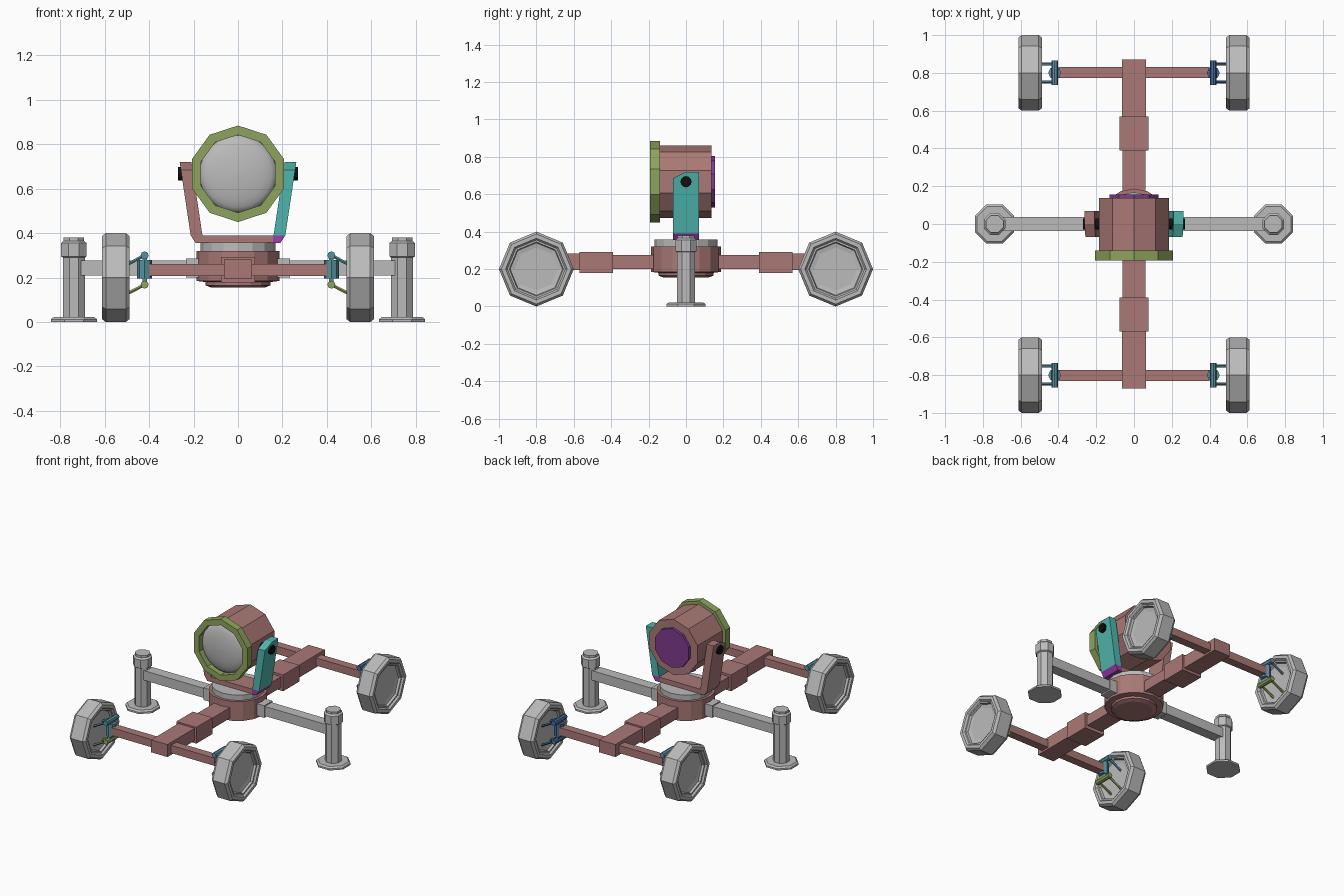
import bpy, bmesh
from math import pi, cos, sin
from mathutils import Vector, Matrix

cube = bpy.data.objects.get("Cube")
if cube:
    bpy.data.objects.remove(cube, do_unlink=True)


def material(name, r, g, b):
    m = bpy.data.materials.new(name)
    m.use_nodes = True
    m.diffuse_color = (r, g, b, 1)
    m.node_tree.nodes["Principled BSDF"].inputs["Base Color"].default_value = (r, g, b, 1)
    return m


RED = material("dusty red", 0.40, 0.19, 0.18)
GREY = material("light grey", 0.50, 0.50, 0.50)
OLIVE = material("olive green", 0.27, 0.37, 0.11)
TEAL = material("bright teal", 0.08, 0.47, 0.42)
PURPLE = material("purple", 0.21, 0.045, 0.27)
MAGENTA = material("magenta", 0.33, 0.05, 0.42)
BLACK = material("black", 0.005, 0.005, 0.005)
STEEL = material("steel teal", 0.09, 0.29, 0.34)
BLUE = material("blue", 0.06, 0.15, 0.32)
PALE = material("pale blue", 0.13, 0.29, 0.42)


def loft(name, rings, mat, matrix=Matrix(), closed=False):
    """Skin a series of equal-sized point rings; cap the ends unless closed."""
    bm = bmesh.new()
    vs = [[bm.verts.new(p) for p in ring] for ring in rings]
    n = len(vs[0])
    pairs = list(zip(vs, vs[1:]))
    if closed:
        pairs.append((vs[-1], vs[0]))
    for a, b in pairs:
        for i in range(n):
            j = (i + 1) % n
            bm.faces.new((a[i], a[j], b[j], b[i]))
    if not closed:
        bm.faces.new(vs[0])
        bm.faces.new(vs[-1])
    bmesh.ops.recalc_face_normals(bm, faces=bm.faces)
    mesh = bpy.data.meshes.new(name)
    bm.to_mesh(mesh)
    bm.free()
    mesh.materials.append(mat)
    ob = bpy.data.objects.new(name, mesh)
    ob.matrix_world = matrix
    bpy.context.collection.objects.link(ob)
    return ob


def lathe(name, profile, sides, mat, loc, axis="Z", phase=0.0, closed=False):
    """Revolve (radius, height) pairs; axis Y heads to the front, X to the left."""
    turn = {"Z": Matrix(), "Y": Matrix.Rotation(pi / 2, 4, "X"),
            "X": Matrix.Rotation(pi / 2, 4, "Y")}[axis]
    angles = [phase + 2 * pi * i / sides for i in range(sides)]
    rings = [[(r * cos(a), r * sin(a), h) for a in angles] for r, h in profile]
    return loft(name, rings, mat, Matrix.Translation(loc) @ turn, closed)


def box(name, x, y, z, mat):
    rings = [[(u, v, w) for u, v in ((x[0], y[0]), (x[1], y[0]), (x[1], y[1]), (x[0], y[1]))]
             for w in z]
    return loft(name, rings, mat)


def rod(name, a, b, radius, mat, sides=6):
    a, b = Vector(a), Vector(b)
    d = b - a
    turn = d.to_track_quat("Z", "Y").to_matrix().to_4x4()
    angles = [2 * pi * i / sides for i in range(sides)]
    rings = [[(radius * cos(t), radius * sin(t), h) for t in angles] for h in (0, d.length)]
    return loft(name, rings, mat, Matrix.Translation(a) @ turn)


def span(s, a, b):
    return sorted((s * a, s * b))


# Central hub and turntable
lathe("hub", [(0.12, 0.155), (0.147, 0.165), (0.147, 0.18), (0.187, 0.185), (0.187, 0.32)],
      16, RED, (0, 0, 0))
lathe("turntable", [(0.168, 0.32), (0.168, 0.357)], 16, GREY, (0, 0, 0))

# Telescoping spine and axles, front and back
for s, end in ((-1, "front"), (1, "back")):
    box(end + "_spine_inner", (-0.06, 0.06), span(s, 0.1, 0.4), (0.2, 0.275), RED)
    box(end + "_spine_sleeve", (-0.077, 0.077), span(s, 0.39, 0.57), (0.178, 0.292), RED)
    box(end + "_spine_outer", (-0.063, 0.063), span(s, 0.56, 0.87), (0.195, 0.282), RED)
    box(end + "_axle", (-0.4, 0.4), span(s, 0.772, 0.83), (0.208, 0.262), RED)

# Wheels and suspension at each corner
half_wheel = [(0.187, 0.062), (0.165, 0.062), (0.155, 0.05), (0.145, 0.05),
              (0.14, 0.035), (0.115, 0.03)]
wheel = ([(r, -h) for r, h in reversed(half_wheel)] + [(0.2, -0.045), (0.2, 0.045)]
         + half_wheel)
for sx, side in ((-1, "right"), (1, "left")):
    for sy, end in ((-1, "front"), (1, "back")):
        tag = end + "_" + side
        y = 0.8 * sy
        x = 0.42 * sx
        upper = STEEL if sy < 0 else (BLUE if sx > 0 else PALE)
        lower = BLUE if (sx > 0 and sy > 0) else OLIVE
        lathe(tag + "_wheel", wheel, 8, GREY, (0.55 * sx, y, 0.2), "X")
        lathe(tag + "_knuckle", [(0.034, 0.195), (0.034, 0.28)], 8, upper, (x, y, 0))
        box(tag + "_link", (x - 0.01, x + 0.01), (y - 0.03, y + 0.03), (0.165, 0.3), upper)
        for level, z, mat in (("upper", 0.3, upper), ("lower", 0.168, lower)):
            rod(tag + "_" + level + "_joint", (x, y - 0.065, z), (x, y + 0.065, z),
                0.018, mat, 8)
            for dy in (-0.047, 0.047):
                rod(tag + "_" + level + "_wishbone", (x, y + dy, z),
                    (0.525 * sx, y + dy, z - 0.055), 0.008, mat)

# Outriggers
for s, side in ((-1, "right"), (1, "left")):
    box(side + "_outrigger_socket", span(s, 0.14, 0.235), (-0.045, 0.045), (0.2, 0.285), GREY)
    box(side + "_outrigger_arm", span(s, 0.22, 0.72), (-0.037, 0.037), (0.21, 0.277), GREY)
    at = (0.738 * s, 0, 0)
    lathe(side + "_outrigger_foot", [(0.112, 0), (0.112, 0.012), (0.1, 0.022)],
          8, GREY, at, phase=pi / 8)
    lathe(side + "_outrigger_post", [(0.053, 0.015), (0.053, 0.29), (0.062, 0.295),
          (0.062, 0.355), (0.05, 0.365), (0.05, 0.38)], 8, GREY, at, phase=pi / 8)

# Yoke: base, bottom corners, slanted arms and pivots
box("yoke_base", (-0.158, 0.158), (-0.07, 0.07), (0.355, 0.39), RED)
corner = [(0.157, 0.355), (0.19, 0.355), (0.213, 0.39), (0.157, 0.39)]
outline = [(-0.07, 0.39), (0.07, 0.39), (0.07, 0.72), (0, 0.72), (-0.07, 0.685)]
for s, side, arm, foot in ((-1, "right", RED, RED), (1, "left", TEAL, MAGENTA)):
    loft(side + "_yoke_corner", [[(s * x, y, z) for x, z in corner] for y in (-0.07, 0.07)], foot)
    loft(side + "_yoke_arm", [[(s * (x + 0.15 * (z - 0.39)), y, z) for y, z in outline]
                              for x in (0.16, 0.213)], arm)
    rod(side + "_pivot", (0.17 * s, 0, 0.667), (0.27 * s, 0, 0.667), 0.03, BLACK, 12)

# Lamp: drum, back plate, front ring and domed lens
centre = (0, 0, 0.667)
lathe("lamp_drum", [(0.195, -0.137), (0.195, 0.145)], 10, RED, centre, "Y", pi / 2)
lathe("lamp_back_plate", [(0.137, -0.156), (0.137, -0.13)], 10, PURPLE, centre, "Y", pi / 2)
lathe("lamp_ring", [(0.217, 0.14), (0.217, 0.192), (0.175, 0.192), (0.175, 0.14)],
      10, OLIVE, centre, "Y", pi / 2, closed=True)
dome = [(0.174 * cos(t * pi / 12), 0.142 + 0.045 * sin(t * pi / 12)) for t in range(6)]
lens = lathe("lamp_lens", dome + [(0.004, 0.187)], 30, GREY, centre, "Y", pi / 2)
for face in lens.data.polygons:
    face.use_smooth = len(face.vertices) == 4
